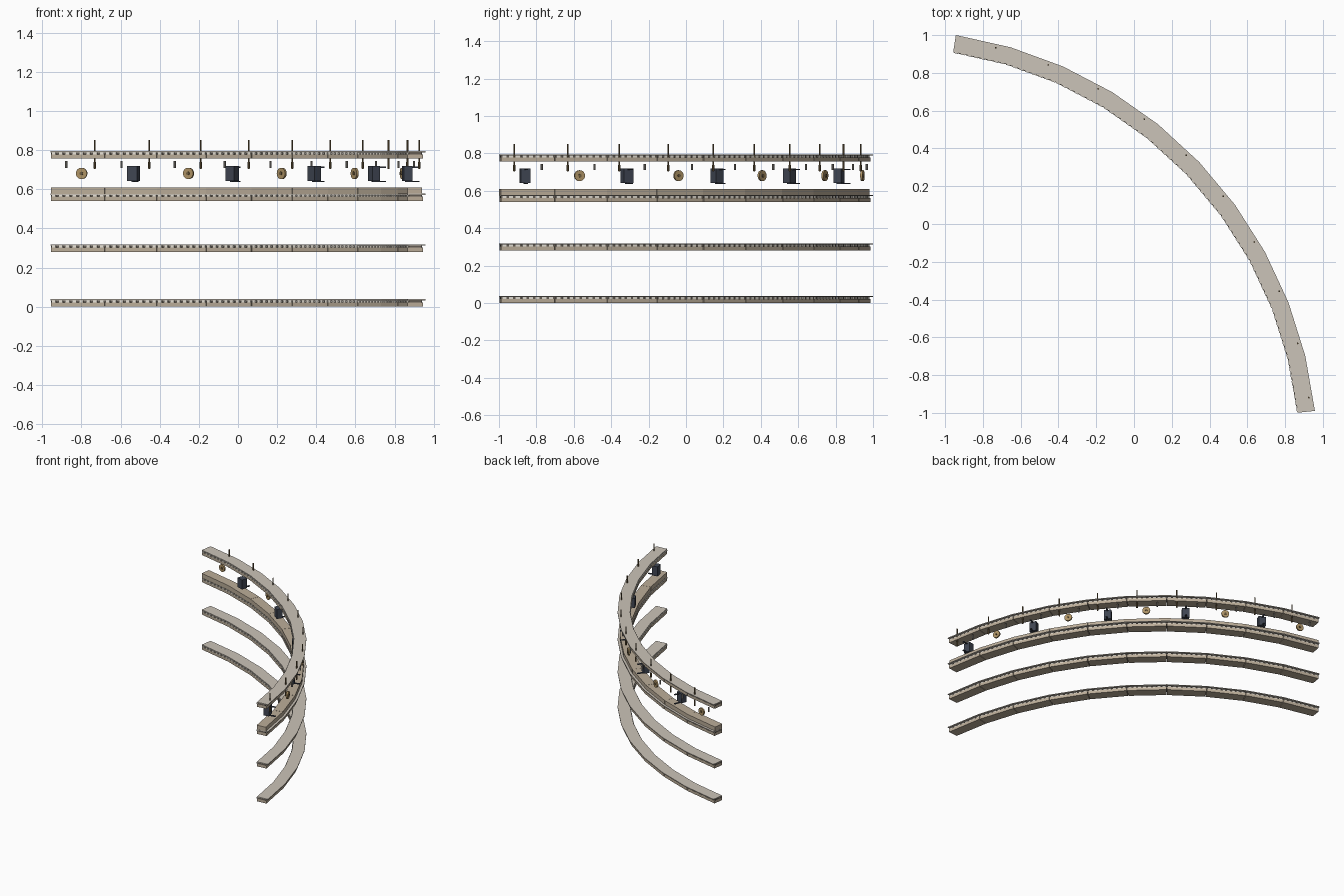
import bpy, bmesh
from math import radians, cos, sin, pi
from mathutils import Matrix, Vector

if "Cube" in bpy.data.objects:
    bpy.data.objects.remove(bpy.data.objects["Cube"])

CX, CY = -1.289, -1.2333      # centre of the arc
A0, STEP, N = 6.2, 7.5, 10    # ten straight bays, 7.5 degrees each
R_IN, R_OUT = 2.167, 2.26


def material(name, rgb):
    m = bpy.data.materials.new(name)
    m.diffuse_color = (*rgb, 1)
    m.use_nodes = True
    m.node_tree.nodes["Principled BSDF"].inputs["Base Color"].default_value = m.diffuse_color
    return m


STONE = material("pale_stone", (0.60, 0.55, 0.48))
TAN = material("tan_wood", (0.50, 0.42, 0.32))
LIGHT = material("pale_trim", (0.80, 0.76, 0.68))
DARK = material("dark_recess", (0.13, 0.11, 0.09))
NAVY = material("dark_slate", (0.05, 0.06, 0.085))
GOLD = material("brass", (0.42, 0.29, 0.13))
BRONZE = material("bronze", (0.16, 0.11, 0.05))
STEEL = material("steel", (0.30, 0.28, 0.25))


def finish(bm, name, mat, smooth=False):
    bmesh.ops.recalc_face_normals(bm, faces=bm.faces)
    me = bpy.data.meshes.new(name)
    bm.to_mesh(me)
    bm.free()
    me.materials.append(mat)
    ob = bpy.data.objects.new(name, me)
    bpy.context.collection.objects.link(ob)
    if smooth:
        bpy.context.view_layer.objects.active = ob
        ob.select_set(True)
        bpy.ops.object.shade_smooth_by_angle(angle=radians(35))
        ob.select_set(False)
    return ob


def bay(i):
    """Frame of bay i: x radial outward, y along the arc."""
    return Matrix.Translation((CX, CY, 0)) @ Matrix.Rotation(radians(A0 + (i + 0.5) * STEP), 4, 'Z')


def sector(bm, i, r0, r1, z0, z1, gap=0.0):
    """Straight mitred block filling one bay."""
    h = radians(STEP / 2 - gap)
    pts = [(r * cos(s * h), r * sin(s * h)) for r, s in ((r0, -1), (r1, -1), (r1, 1), (r0, 1))]
    lo, hi = ([bm.verts.new(bay(i) @ Vector((x, y, z))) for x, y in pts] for z in (z0, z1))
    bm.faces.new(lo[::-1])
    bm.faces.new(hi)
    for k in range(4):
        j = (k + 1) % 4
        bm.faces.new((lo[k], lo[j], hi[j], hi[k]))


def box(bm, i, c, size):
    m = bay(i) @ Matrix.Translation(c) @ Matrix.Diagonal((*size, 1))
    bmesh.ops.create_cube(bm, size=1, matrix=m)


def cyl(bm, i, c, r, depth, axis='Z', seg=12):
    rot = Matrix.Rotation(pi / 2, 4, 'Y') if axis == 'X' else Matrix.Identity(4)
    bmesh.ops.create_cone(bm, cap_ends=True, segments=seg, radius1=r, radius2=r, depth=depth,
                          matrix=bay(i) @ Matrix.Translation(c) @ rot)


def ring(name, mat, r0, r1, z0, z1, gap=0.0):
    bm = bmesh.new()
    for i in range(N):
        sector(bm, i, r0, r1, z0, z1, gap)
    finish(bm, name, mat)


# four curved shelves: lower board, recessed core, toothed trim, top plate
for n, z in enumerate((0.0, 0.28, 0.54, 0.757), 1):
    ring(f"shelf_{n}_board", TAN, R_IN, R_OUT - 0.013, z, z + 0.022, 0.05)
    ring(f"shelf_{n}_core", DARK, R_IN + 0.008, R_OUT - 0.02, z + 0.022, z + 0.033)
    ring(f"shelf_{n}_top", STONE, R_IN + 0.002, R_OUT, z + 0.032, z + 0.038)
    bm = bmesh.new()
    for i in range(N):
        for k in range(8):
            y = (k - 3.5) * 0.036
            for r in (R_IN + 0.004, R_OUT - 0.022):
                box(bm, i, (r * cos(radians(STEP / 2)), y, z + 0.027), (0.012, 0.022, 0.01))
    finish(bm, f"shelf_{n}_trim", LIGHT)

# raised step on the third shelf
ring("raised_step", TAN, R_IN, R_OUT - 0.018, 0.575, 0.61, 0.02)

# rods through the top shelf, and short hangers beneath it
rods, hangers = bmesh.new(), bmesh.new()
for i in range(N):
    cyl(rods, i, (2.236, -0.073, 0.777), 0.0045, 0.148, seg=8)
    cyl(rods, i, (2.236, -0.073, 0.722), 0.0065, 0.034, seg=8)
    cyl(hangers, i, (2.236, 0.077, 0.727), 0.006, 0.034, seg=8)
finish(rods, "rods", BRONZE, True)
finish(hangers, "hangers", STEEL, True)

# alternating cases with arms (even bays) and brass discs (odd bays)
cases, arms, discs, hubs = (bmesh.new() for _ in range(4))
for i in range(N):
    if i % 2 == 0:
        box(cases, i, (2.186, -0.005, 0.681), (0.044, 0.054, 0.076))
        for z in (0.64, 0.713):
            box(arms, i, (2.212, -0.005, z), (0.075, 0.012, 0.006))
    else:
        cyl(discs, i, (2.231, -0.005, 0.681), 0.029, 0.012, 'X', 24)
        cyl(hubs, i, (2.231, -0.005, 0.681), 0.009, 0.02, 'X', 12)
finish(cases, "cases", NAVY)
finish(arms, "case_arms", NAVY)
finish(discs, "discs", GOLD, True)
finish(hubs, "disc_hubs", BRONZE, True)
